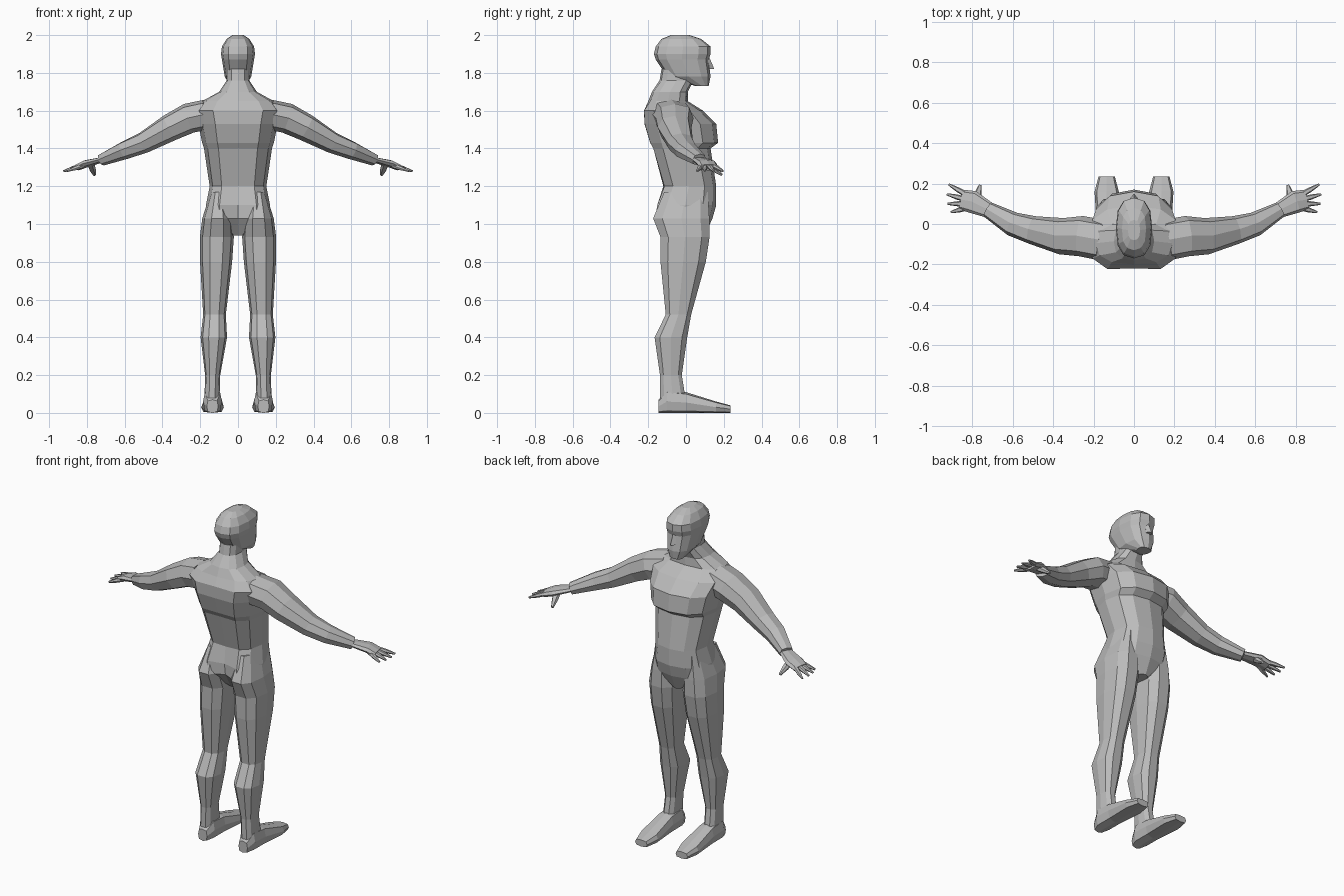
import bpy, bmesh, math
from mathutils import Vector

cube = bpy.data.objects.get("Cube")
if cube:
    bpy.data.objects.remove(cube, do_unlink=True)

skin = bpy.data.materials.new("plain grey")
skin.use_nodes = True
grey = (0.5, 0.5, 0.5, 1)
skin.diffuse_color = grey
skin.node_tree.nodes["Principled BSDF"].inputs["Base Color"].default_value = grey


def ring(center, side, up, count, roundness=0.8):
    """Rounded cross-section spanned by two half axes."""
    points = []
    for i in range(count):
        angle = math.tau * i / count
        across, along = math.cos(angle), math.sin(angle)
        points.append(Vector(center)
                      + Vector(side) * math.copysign(abs(across) ** roundness, across)
                      + Vector(up) * math.copysign(abs(along) ** roundness, along))
    return points


def slab(z, half, back, front, x=0, count=12, cleft=0):
    """Level ring; the cleft draws its rear middle point inward."""
    middle, depth = (front + back) / 2, (front - back) / 2
    points = ring((x, middle, z), (half, 0, 0), (0, depth, 0), count)
    if cleft:
        points[count * 3 // 4].y += cleft
    return points


def tube(path, flatness, count=8):
    """Rings square to a path of positions and half widths."""
    spots = [Vector(spot) for spot, half in path]
    last = len(spots) - 1
    rings = []
    for i, (spot, half) in enumerate(path):
        heading = (spots[min(i + 1, last)] - spots[max(i - 1, 0)]).normalized()
        side = heading.cross(Vector((0, 0, 1))).normalized()
        up = heading.cross(side)
        rings.append(ring(spot, side * half, up * half * flatness, count))
    return rings


def loft(name, stacks, mirrored=False):
    """Skin stacks of rings into one flat-shaded object."""
    bm = bmesh.new()
    for rings in stacks:
        loops = [[bm.verts.new(point) for point in points] for points in rings]
        for low, high in zip(loops, loops[1:]):
            for i in range(len(low)):
                bm.faces.new((low[i - 1], low[i], high[i], high[i - 1]))
        bm.faces.new(loops[0])
        bm.faces.new(loops[-1])
    bmesh.ops.recalc_face_normals(bm, faces=bm.faces)
    mesh = bpy.data.meshes.new(name)
    bm.to_mesh(mesh)
    bm.free()
    mesh.materials.append(skin)
    part = bpy.data.objects.new(name, mesh)
    bpy.context.collection.objects.link(part)
    if mirrored:
        part.modifiers.new("Mirror", 'MIRROR')


# Torso: crotch, buttocks, waist, chest ledge, shoulders and neck
loft("torso", [[
    slab(z=0.94, half=0.04, back=-0.07, front=0.1),
    slab(z=1.03, half=0.17, back=-0.18, front=0.14, cleft=0.06),
    slab(z=1.1, half=0.17, back=-0.17, front=0.16, cleft=0.04),
    slab(z=1.2, half=0.15, back=-0.13, front=0.16, cleft=0.01),
    slab(z=1.4, half=0.18, back=-0.19, front=0.13, cleft=0.02),
    slab(z=1.43, half=0.19, back=-0.21, front=0.17, cleft=0.02),
    slab(z=1.53, half=0.21, back=-0.24, front=0.16, cleft=0.02),
    slab(z=1.6, half=0.23, back=-0.24, front=0.09, cleft=0.02),
    slab(z=1.65, half=0.19, back=-0.2, front=0.01),
    slab(z=1.7, half=0.1, back=-0.18, front=0.01),
    slab(z=1.76, half=0.06, back=-0.14, front=0.04),
    slab(z=1.82, half=0.06, back=-0.13, front=0.04),
]])

# Head: chin, jaw, eye hollow, brow and crown
loft("head", [[
    slab(z=1.73, half=0.04, back=0.05, front=0.12),
    slab(z=1.78, half=0.07, back=-0.1, front=0.13),
    slab(z=1.87, half=0.085, back=-0.16, front=0.12),
    slab(z=1.9, half=0.09, back=-0.17, front=0.13),
    slab(z=1.94, half=0.085, back=-0.16, front=0.13),
    slab(z=1.98, half=0.06, back=-0.13, front=0.08),
    slab(z=2, half=0.03, back=-0.08, front=0.02),
]])

# Nose wedge
loft("nose", [[
    slab(z=1.82, half=0.02, back=0.1, front=0.15, count=4),
    slab(z=1.89, half=0.01, back=0.1, front=0.12, count=4),
]])


def leg_ring(z, half, back, front):
    """The legs spread slightly toward the ground."""
    return slab(z, half, back, front, x=0.14 - 0.03 * z, count=10)


# Legs: ankle, calf, knee, thigh and hip
loft("legs", [[
    leg_ring(z=0.08, half=0.04, back=-0.14, front=0),
    leg_ring(z=0.2, half=0.04, back=-0.14, front=-0.02),
    leg_ring(z=0.4, half=0.07, back=-0.17, front=0.01),
    leg_ring(z=0.52, half=0.06, back=-0.11, front=0.03),
    leg_ring(z=0.8, half=0.085, back=-0.14, front=0.11),
    leg_ring(z=0.93, half=0.09, back=-0.14, front=0.13),
    leg_ring(z=1.03, half=0.08, back=-0.18, front=0.13),
    leg_ring(z=1.17, half=0.04, back=-0.12, front=0.12),
]], mirrored=True)


def foot_ring(y, half, height):
    """Upright section resting on the ground."""
    rise = height / 2
    return ring((0.135, y, rise), (half, 0, 0), (0, 0, rise), 8, roundness=0.6)


# Feet: heel, ankle, instep and toes
loft("feet", [[
    foot_ring(y=-0.145, half=0.03, height=0.07),
    foot_ring(y=-0.1, half=0.05, height=0.12),
    foot_ring(y=0, half=0.05, height=0.11),
    foot_ring(y=0.16, half=0.06, height=0.06),
    foot_ring(y=0.235, half=0.04, height=0.04),
]], mirrored=True)

# Arms from shoulder to wrist
shoulder = (0.16, -0.08, 1.58)
deltoid = (0.26, -0.06, 1.56)
biceps = (0.36, -0.06, 1.51)
elbow = (0.5, -0.03, 1.43)
forearm = (0.6, 0, 1.39)
wrist = (0.72, 0.07, 1.34)
loft("arms", [tube([(shoulder, 0.1), (deltoid, 0.1), (biceps, 0.09),
                    (elbow, 0.07), (forearm, 0.06), (wrist, 0.04)],
                   flatness=0.8)], mirrored=True)

# Flat palms
palm, knuckles = (0.8, 0.11, 1.32), (0.85, 0.12, 1.3)
loft("hands", [tube([(wrist, 0.04), (palm, 0.056), (knuckles, 0.05)],
                    flatness=0.35)], mirrored=True)


def finger(base, tip, thick):
    """Tapered finger with one joint."""
    joint = base.lerp(tip, 0.5)
    return tube([(base, thick), (joint, thick * 0.9), (tip, thick * 0.4)],
                flatness=0.9, count=6)


# Four fingers fan out from the hand, the thumb points forward and down
fan = Vector((0.75, 0.1, 1.31))
fingers = [finger(Vector((0.78, 0.11, 1.32)), Vector((0.76, 0.19, 1.26)), 0.02)]
for i in range(4):
    angle = math.radians(30 - 15 * i)
    reach = Vector((math.cos(angle), math.sin(angle), 0)) * (0.19 - 0.01 * i)
    drop = Vector((0, 0, -0.03))
    fingers.append(finger(fan + reach * 0.45, fan + reach + drop, 0.014))
loft("fingers", fingers, mirrored=True)
